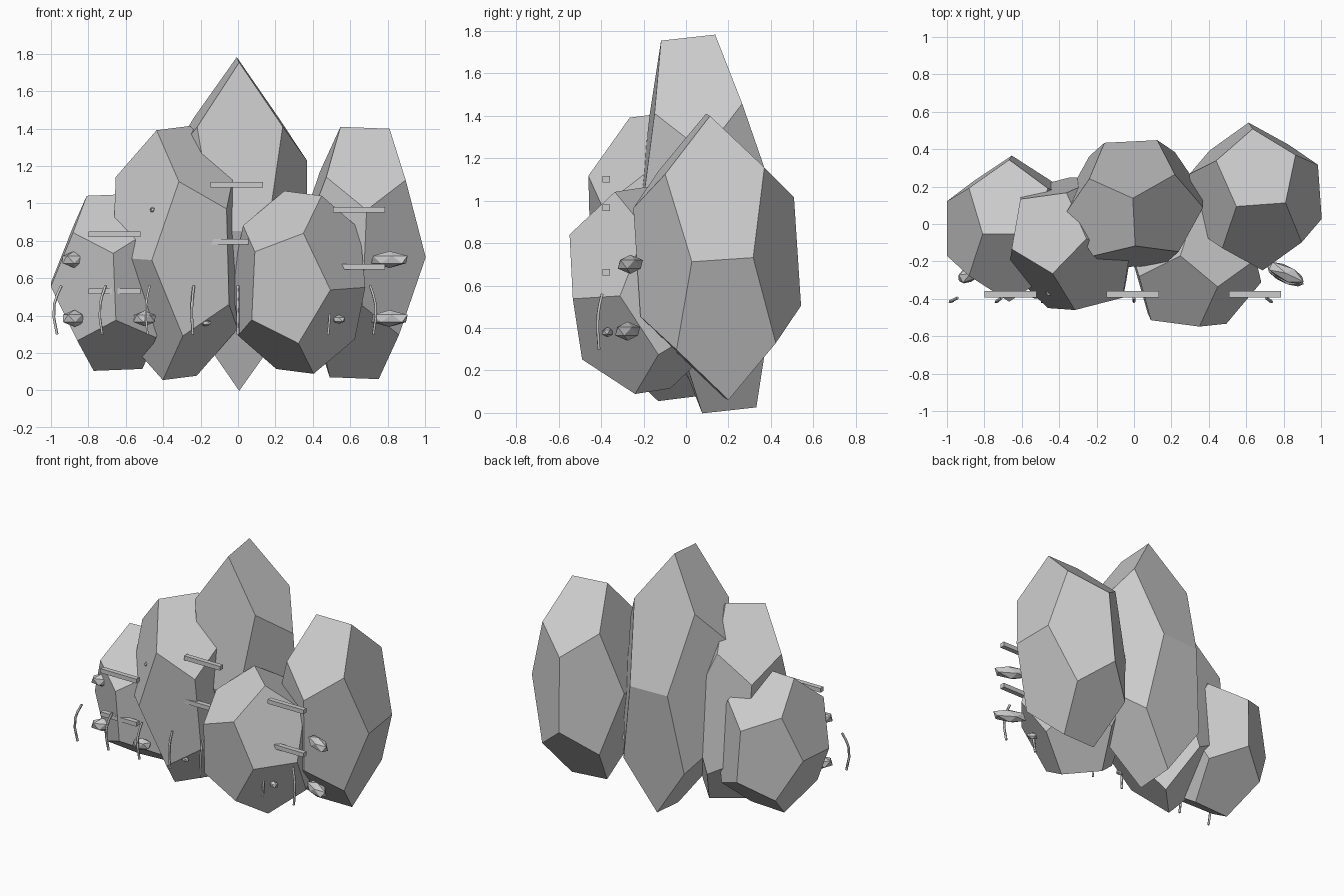
import bpy, bmesh, math
from mathutils import Matrix, Vector

if "Cube" in bpy.data.objects:
    bpy.data.objects.remove(bpy.data.objects["Cube"])

PHI = (1 + 5 ** 0.5) / 2

stone = bpy.data.materials.new("stone_grey")
stone.diffuse_color = (0.6, 0.6, 0.6, 1)
stone.use_nodes = True
stone.node_tree.nodes["Principled BSDF"].inputs["Base Color"].default_value = stone.diffuse_color


def add_mesh(name, bm, matrix):
    bmesh.ops.recalc_face_normals(bm, faces=bm.faces)
    me = bpy.data.meshes.new(name)
    bm.to_mesh(me)
    bm.free()
    me.materials.append(stone)
    ob = bpy.data.objects.new(name, me)
    bpy.context.collection.objects.link(ob)
    ob.matrix_world = matrix
    return ob


def placed(loc, scale, rx=0, ry=0, rz=0):
    return (Matrix.Translation(loc) @ Matrix.Rotation(rx, 4, 'X') @ Matrix.Rotation(ry, 4, 'Y')
            @ Matrix.Rotation(rz, 4, 'Z') @ Matrix.Diagonal((*scale, 1)))


# Dodecahedron boulder: hull of its 20 corners, top edge running along y
def boulder(name, loc, scale, rx, ry, rz):
    bm = bmesh.new()
    signs = (-1, 1)
    pts = [(a, b, c) for a in signs for b in signs for c in signs]
    for a in signs:
        for b in signs:
            p, q = a / PHI, b * PHI
            pts += [(0, p, q), (p, q, 0), (q, 0, p)]
    for p in pts:
        bm.verts.new(p)
    bmesh.ops.convex_hull(bm, input=bm.verts)
    bmesh.ops.dissolve_limit(bm, angle_limit=0.02, verts=bm.verts, edges=bm.edges)
    add_mesh(name, bm, placed(loc, scale, rx, ry, rz))


boulder("centre_boulder", (0, 0.107, 0.89), (0.229, 0.208, 0.546), 0.11, 0, 0.05)
boulder("right_boulder", (0.65, 0.147, 0.735), (0.235, 0.213, 0.415), 0.065, 0.043, math.pi / 2 + 0.07)
boulder("left_boulder", (-0.66, -0.025, 0.578), (0.235, 0.211, 0.29), 0.062, -0.04, math.pi / 2)
boulder("mid_left_boulder", (-0.328, -0.105, 0.735), (0.235, 0.211, 0.415), 0.1, -0.025, math.radians(-44))
boulder("front_right_boulder", (0.326, -0.205, 0.578), (0.235, 0.211, 0.296), 0.1, 0.045, math.radians(50))

# Thin horizontal ledges on the front, two per column
for x, heights in ((-0.66, (0.835, 0.53)), (-0.007, (1.10, 0.795)), (0.647, (0.967, 0.662))):
    for z in heights:
        bm = bmesh.new()
        bmesh.ops.create_cube(bm, size=1)
        add_mesh("ledge", bm, placed((x, -0.376, z), (0.28, 0.034, 0.03)))

# Faceted pebbles wedged into the front
for x, y, z, length, turn in (
        (-0.875, -0.265, 0.70, 0.08, 0.5), (-0.875, -0.265, 0.385, 0.08, 0.6),
        (-0.50, -0.36, 0.385, 0.07, 0.3), (0.81, -0.262, 0.70, 0.12, -0.45),
        (0.81, -0.275, 0.385, 0.12, -0.45), (-0.455, -0.36, 0.965, 0.03, 1.5),
        (-0.17, -0.345, 0.36, 0.03, 0), (0.54, -0.37, 0.38, 0.04, -0.5)):
    bm = bmesh.new()
    bmesh.ops.create_icosphere(bm, subdivisions=1, radius=1)
    t = min(0.045, length * 0.6)
    add_mesh("pebble", bm, placed((x, y, z), (length, t, t), rz=turn))

# Hanging root strands, each a bent tube, bowing outwards from the centre
for i in range(8):
    x = -0.967 + i * 0.2415
    bow = 0.04 * x
    cu = bpy.data.curves.new("root_strand", 'CURVE')
    cu.dimensions = '3D'
    cu.bevel_depth = 0.008
    cu.bevel_resolution = 0
    cu.use_fill_caps = True
    sp = cu.splines.new('POLY')
    path = ((-0.6, -0.395, 0.56), (0, -0.407, 0.51), (0.4, -0.415, 0.46),
            (0.45, -0.416, 0.39), (0.0, -0.41, 0.30))
    sp.points.add(len(path) - 1)
    for pt, (k, y, z) in zip(sp.points, path):
        pt.co = (x + k * bow, y, z, 1)
    cu.materials.append(stone)
    ob = bpy.data.objects.new("root_strand", cu)
    bpy.context.collection.objects.link(ob)
